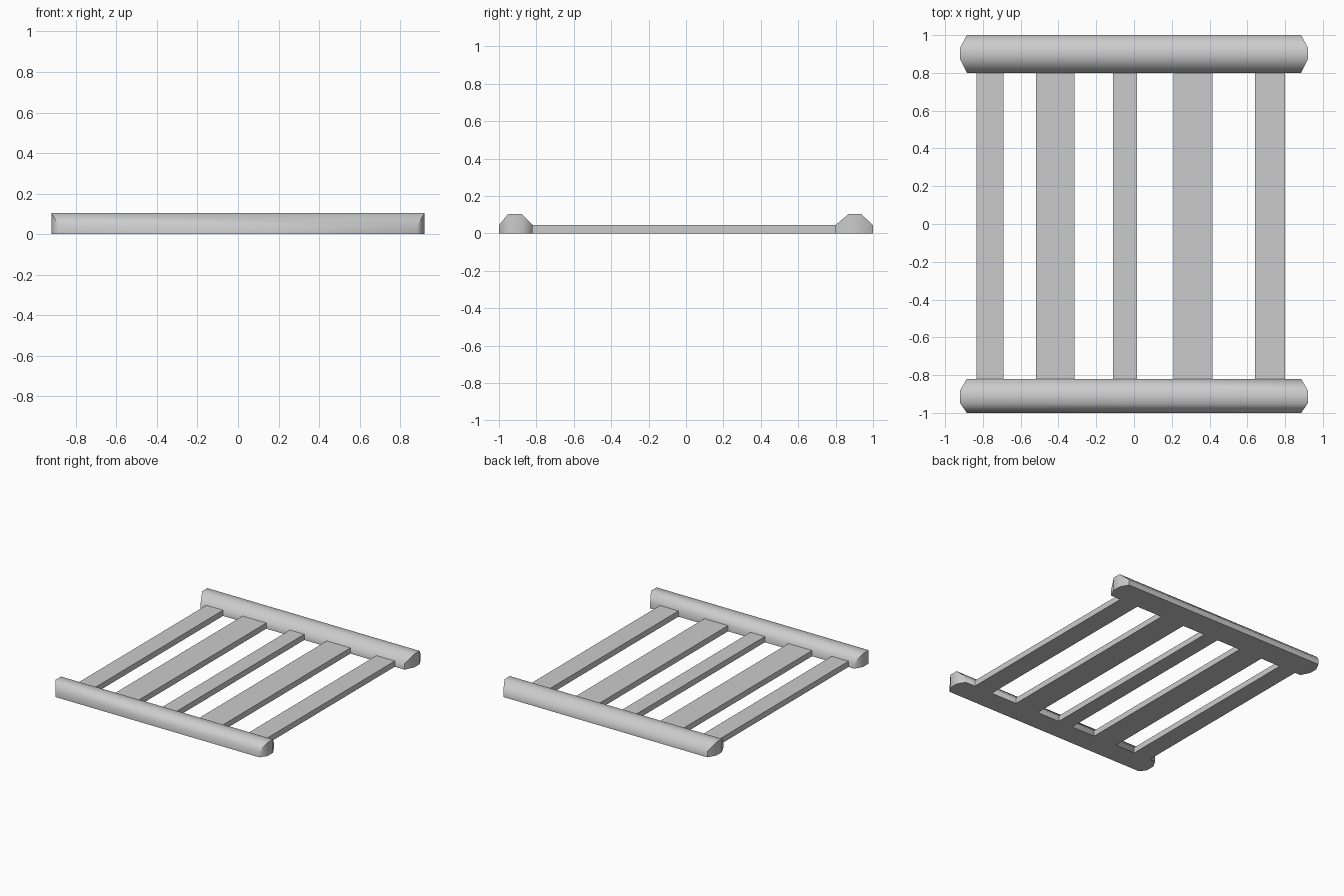
import bpy
import bmesh
import math

if "Cube" in bpy.data.objects:
    bpy.data.objects.remove(bpy.data.objects["Cube"])

BAR_Z = 0.045   # slat thickness, also height of the rail's lower edge
TOP_Z = 0.105   # rail ridge height


def finish(bm, name):
    bmesh.ops.recalc_face_normals(bm, faces=bm.faces)
    mesh = bpy.data.meshes.new(name)
    bm.to_mesh(mesh)
    bm.free()
    obj = bpy.data.objects.new(name, mesh)
    bpy.context.collection.objects.link(obj)
    return obj


def rail(name, ys):
    """Ridge-topped rail with clipped ends; ys are the four profile stations."""
    bm = bmesh.new()
    halves = (0.885, 0.92, 0.92, 0.885)
    heights = (BAR_Z, TOP_Z, TOP_Z, BAR_Z)
    rows = [[bm.verts.new(p) for p in ((-h, y, 0), (h, y, 0), (h, y, z), (-h, y, z))]
            for y, h, z in zip(ys, halves, heights)]
    for a, b in zip(rows, rows[1:]):
        for i in range(4):
            j = (i + 1) % 4
            bm.faces.new((a[i], a[j], b[j], b[i]))
    bm.faces.new(rows[0])
    bm.faces.new(rows[-1])
    obj = finish(bm, name)
    bpy.ops.object.select_all(action='DESELECT')
    obj.select_set(True)
    bpy.context.view_layer.objects.active = obj
    bpy.ops.object.shade_smooth_by_angle(angle=math.radians(60))


def slat(name, x0, x1, y0, y1):
    """Flat bar, open where it butts against the rails."""
    bm = bmesh.new()
    rows = [[bm.verts.new(p) for p in ((x0, y, 0), (x1, y, 0), (x1, y, BAR_Z), (x0, y, BAR_Z))]
            for y in (y0, y1)]
    a, b = rows
    for i in range(4):
        j = (i + 1) % 4
        bm.faces.new((a[i], a[j], b[j], b[i]))
    finish(bm, name)


# Rails
rail("front_rail", (-1.0, -0.95, -0.88, -0.82))
rail("back_rail", (0.80, 0.87, 0.935, 1.0))

# Slats of uneven width
for n, (x0, x1) in enumerate([(-0.835, -0.69), (-0.52, -0.315), (-0.11, 0.015),
                              (0.21, 0.415), (0.64, 0.80)], 1):
    slat(f"slat_{n}", x0, x1, -0.82, 0.80)
